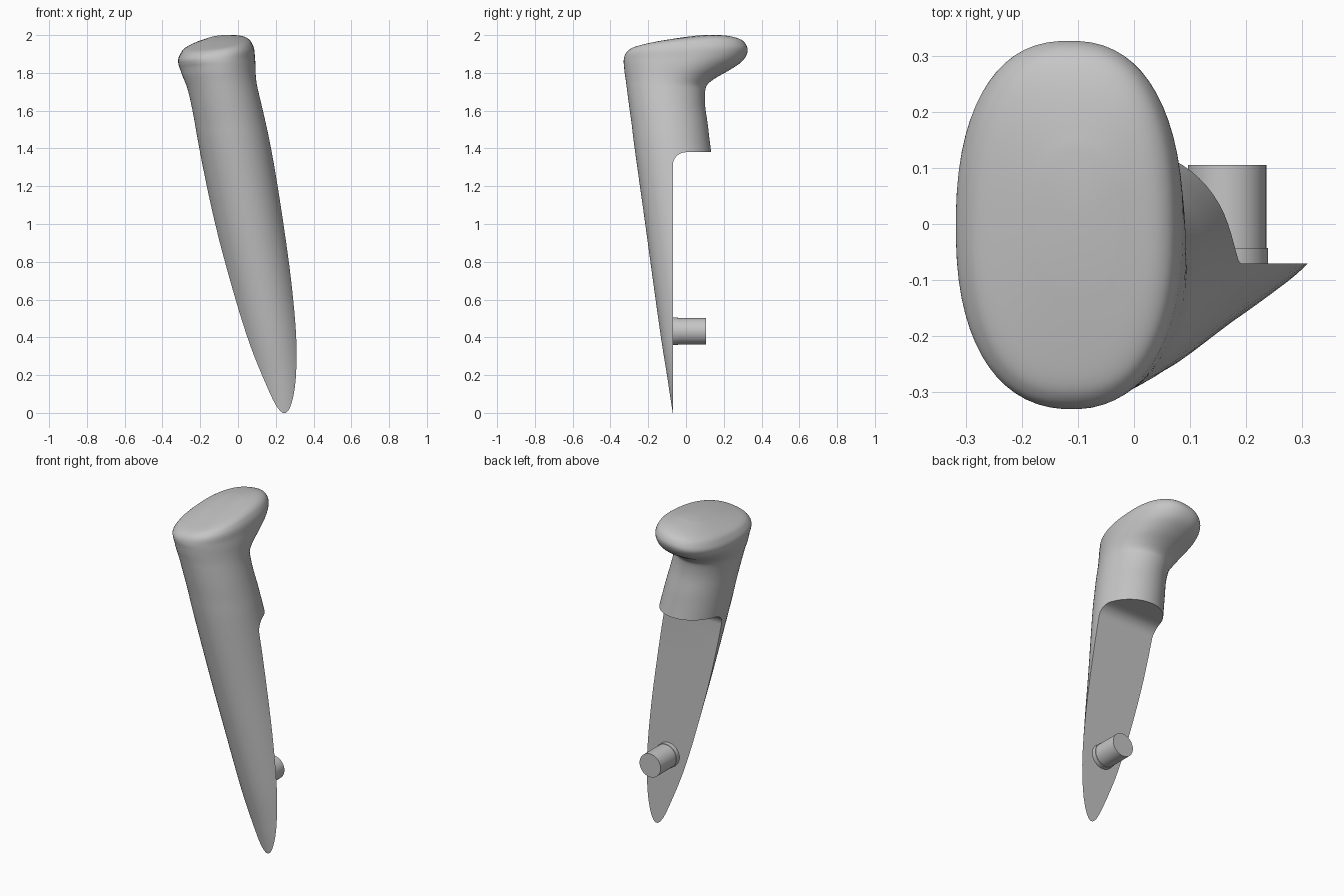
import bpy
import bmesh
import math

if "Cube" in bpy.data.objects:
    bpy.data.objects.remove(bpy.data.objects["Cube"], do_unlink=True)

SHADE = (0.56, 0.56, 0.56, 1)
grey = bpy.data.materials.new("plain grey")
grey.use_nodes = True
grey.diffuse_color = SHADE
grey.node_tree.nodes["Principled BSDF"].inputs["Base Color"].default_value = SHADE

SIDES = 64


def make_object(name, verts, faces):
    mesh = bpy.data.meshes.new(name)
    mesh.from_pydata(verts, [], faces)
    bm = bmesh.new()
    bm.from_mesh(mesh)
    bmesh.ops.recalc_face_normals(bm, faces=bm.faces)
    bm.to_mesh(mesh)
    bm.free()
    mesh.materials.append(grey)
    obj = bpy.data.objects.new(name, mesh)
    bpy.context.collection.objects.link(obj)
    return obj


def smooth(obj, angle):
    bpy.ops.object.select_all(action="DESELECT")
    obj.select_set(True)
    bpy.context.view_layer.objects.active = obj
    bpy.ops.object.shade_smooth_by_angle(angle=math.radians(angle))


def spline(a, b, c, d, t):
    return 0.5 * (2 * b + (c - a) * t + (2 * a - 5 * b + 4 * c - d) * t**2
                  + (3 * b - a - 3 * c + d) * t**3)


# Ring: front y, front z, back y, back z, left x, right x, sideways tilt, squareness
def shaft_ring(z, centre, half_width, front):
    return (front, z, front + 0.403, z, centre - half_width, centre + half_width, 0, 2)


def head_ring(front, front_z, back, back_z, low_x, high_x, tilt):
    return (front, front_z, back, back_z, low_x, high_x, tilt, 2 + 2.8 * tilt)


rings = [shaft_ring(*r) for r in (
    (-0.04, 0.25, 0.15, -0.064),
    (0.1, 0.233, 0.16, -0.086),
    (0.2, 0.217, 0.169, -0.101),
    (0.4, 0.179, 0.178, -0.133),
    (0.7, 0.12, 0.184, -0.175),
    (1.0, 0.06, 0.188, -0.216),
    (1.4, -0.015, 0.19, -0.272),
    (1.53, -0.04, 0.188, -0.288),
    (1.63, -0.061, 0.186, -0.302),
)]
rings += [head_ring(*r) for r in (
    (-0.313, 1.715, 0.102, 1.705, -0.266, 0.106, 0),
    (-0.319, 1.76, 0.115, 1.74, -0.28, 0.098, 0),
    (-0.325, 1.8, 0.16, 1.775, -0.294, 0.094, 0.02),
    (-0.329, 1.84, 0.23, 1.815, -0.306, 0.093, 0.05),
    (-0.33, 1.865, 0.295, 1.86, -0.315, 0.09, 0.09),
    (-0.325, 1.89, 0.324, 1.905, -0.317, 0.086, 0.13),
    (-0.312, 1.91, 0.322, 1.94, -0.306, 0.076, 0.14),
    (-0.285, 1.927, 0.295, 1.971, -0.285, 0.06, 0.14),
    (-0.22, 1.945, 0.23, 1.99, -0.235, 0.03, 0.14),
    (-0.12, 1.966, 0.13, 1.998, -0.17, -0.03, 0.13),
)]

# Smoothly blend between the rings
dense = []
STEPS = 4
for i in range(len(rings) - 1):
    near = [rings[max(i - 1, 0)], rings[i], rings[i + 1], rings[min(i + 2, len(rings) - 1)]]
    for s in range(STEPS):
        dense.append([spline(*v, s / STEPS) for v in zip(*near)])
dense.append(rings[-1])

verts, faces = [], []
for front, front_z, back, back_z, low_x, high_x, tilt, power in dense:
    cx, cy, cz = (low_x + high_x) / 2, (front + back) / 2, (front_z + back_z) / 2
    for k in range(SIDES):
        a = math.tau * (k + 0.5) / SIDES
        u, v = [math.copysign(abs(w) ** (2 / power), w) for w in (math.cos(a), math.sin(a))]
        x = u * (high_x - low_x) / 2
        verts.append((cx + x, cy + v * (back - front) / 2,
                      cz + v * (back_z - front_z) / 2 + tilt * x))
for r in range(len(dense) - 1):
    for k in range(SIDES):
        n = (k + 1) % SIDES
        a, b = r * SIDES, (r + 1) * SIDES
        faces.append((a + k, a + n, b + n, b + k))
faces.append(tuple(reversed(range(SIDES))))
top = len(verts) - SIDES
verts.append((-0.1, 0.01, 1.987))
faces += [(top + k, top + (k + 1) % SIDES, len(verts) - 1) for k in range(SIDES)]
handle = make_object("handle", verts, faces)

# Cutter for the flat back, with a rounded inner corner under the grip
FLAT, LEDGE, ROUND = -0.07, 1.38, 0.07
profile = [(1, -1), (1, LEDGE)]
for k in range(13):
    a = math.pi / 2 * (1 + k / 12)
    profile.append((FLAT + ROUND + ROUND * math.cos(a), LEDGE - ROUND + ROUND * math.sin(a)))
profile.append((FLAT, -1))
count = len(profile)
cut_verts = [(x, y, z) for x in (-1, 1) for y, z in profile]
cut_faces = [tuple(reversed(range(count))), tuple(range(count, 2 * count))]
cut_faces += [(k, (k + 1) % count, count + (k + 1) % count, count + k) for k in range(count)]
cutter = make_object("back_cutter", cut_verts, cut_faces)
cutter.hide_render = True

cut = handle.modifiers.new("flat back", "BOOLEAN")
cut.operation = "DIFFERENCE"
cut.solver = "EXACT"
cut.object = cutter
bpy.context.view_layer.update()
bpy.context.view_layer.objects.active = handle
bpy.ops.object.modifier_apply(modifier=cut.name)
bpy.data.objects.remove(cutter, do_unlink=True)
smooth(handle, 35)


# Mounting peg and its thin collar
def peg(name, radius, start, end):
    bpy.ops.mesh.primitive_cylinder_add(
        vertices=48, radius=radius, depth=end - start,
        location=(0.166, (start + end) / 2, 0.432), rotation=(math.pi / 2, 0, 0))
    obj = bpy.context.object
    obj.name = name
    obj.data.materials.append(grey)
    smooth(obj, 35)


peg("mounting_peg", 0.07, FLAT - 0.01, 0.105)
peg("peg_collar", 0.073, FLAT - 0.01, -0.043)
